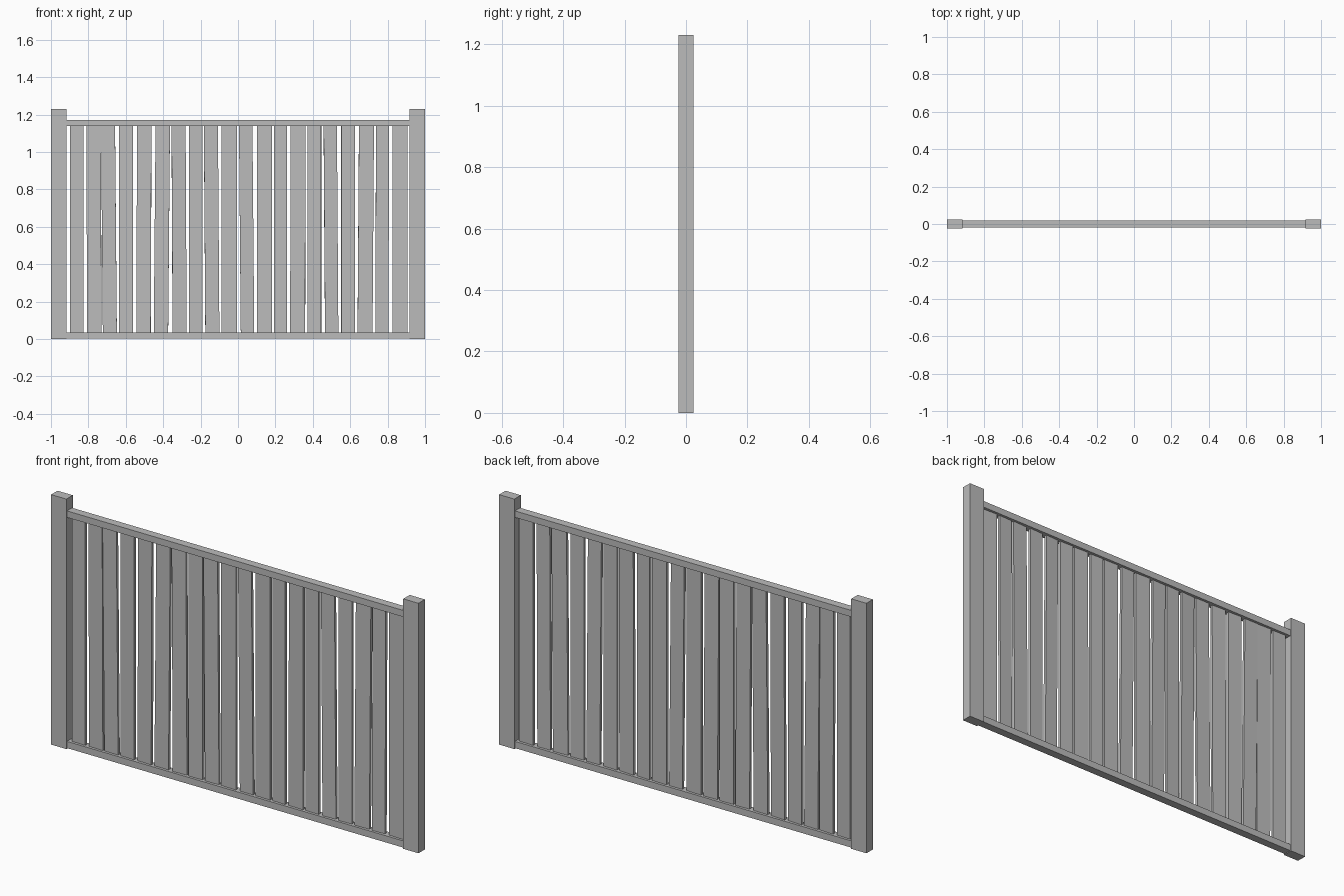
import bpy, random
from math import radians
from mathutils import Euler

if "Cube" in bpy.data.objects:
    bpy.data.objects.remove(bpy.data.objects["Cube"], do_unlink=True)
random.seed(4)

# Single weathered grey used on every board
grey = bpy.data.materials.new("plain_grey")
grey.use_nodes = True
colour = (0.5, 0.5, 0.5, 1)
grey.diffuse_color = colour
grey.node_tree.nodes["Principled BSDF"].inputs["Base Color"].default_value = colour


def board(name, size, centre, turn=(0, 0, 0)):
    """Flat-sided timber with its size baked into the mesh."""
    bpy.ops.mesh.primitive_cube_add(size=1, location=centre)
    obj = bpy.context.object
    obj.name = name
    for v in obj.data.vertices:
        v.co = [c * s for c, s in zip(v.co, size)]
    obj.rotation_euler = Euler(turn)
    obj.data.materials.append(grey)
    return obj


# End posts
height, post_width, post_depth = 1.23, 0.083, 0.05
for side, sign in (("left", 1), ("right", -1)):
    board(side + "_post", (post_width, post_depth, height),
          (sign * (1 - post_width / 2), 0, height / 2))

# Horizontal rails between the posts
span = 2 - 2 * post_width
for name, low, high in (("bottom_rail", 0.003, 0.036), ("top_rail", 1.138, 1.17)):
    board(name, (span, 0.04, high - low), (0, 0, (low + high) / 2))

# Upright slats: centre, width and sideways lean in degrees
slats = [
    (-.862, .072, 0), (-.77, .077, -.2), (-.69, .075, -.5), (-.598, .075, 0),
    (-.503, .077, .2), (-.407, .077, .5), (-.315, .075, -.3), (-.226, .074, 0),
    (-.141, .075, -.4), (-.047, .082, 0), (.046, .072, -.5), (.141, .08, 0),
    (.227, .07, 0), (.32, .08, .1), (.408, .074, 0), (.497, .071, -.4),
    (.588, .072, 0), (.683, .08, .4), (.771, .07, .2), (.866, .08, 0),
]
for i, (x, width, lean) in enumerate(slats):
    yaw = random.uniform(-3, 3)
    board(f"slat_{i + 1}", (width, 0.014, 1.12), (x, 0, 0.587),
          (0, radians(lean), radians(yaw)))
